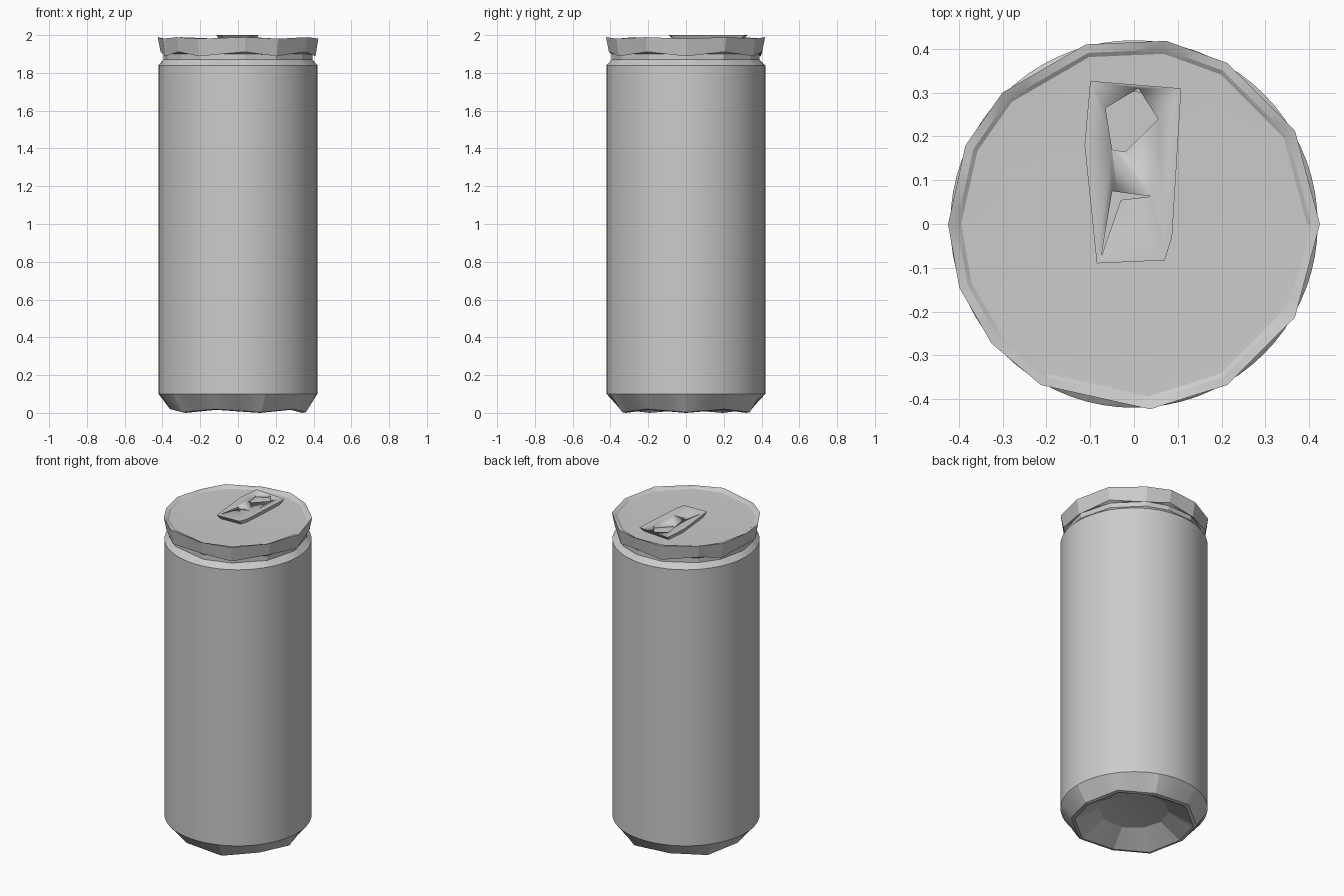
import bpy
import bmesh
import math

if "Cube" in bpy.data.objects:
    bpy.data.objects.remove(bpy.data.objects["Cube"], do_unlink=True)

STEPS = 72
RIM = [0, 30, 60, 80, 105, 135, 155, 180, 200, 220, 240, 275, 300, 330]
FOOT = [0, 35, 70, 110, 145, 180, 215, 250, 290, 325]

metal = bpy.data.materials.new("plain grey metal")
metal.use_nodes = True
grey = (0.6, 0.6, 0.6, 1)
metal.diffuse_color = grey
metal.node_tree.nodes["Principled BSDF"].inputs["Base Color"].default_value = grey


def finish(name, bm, angle=14):
    bmesh.ops.recalc_face_normals(bm, faces=bm.faces)
    mesh = bpy.data.meshes.new(name)
    bm.to_mesh(mesh)
    bm.free()
    mesh.materials.append(metal)
    obj = bpy.data.objects.new(name, mesh)
    bpy.context.collection.objects.link(obj)
    bpy.ops.object.select_all(action="DESELECT")
    obj.select_set(True)
    bpy.context.view_layer.objects.active = obj
    bpy.ops.object.shade_smooth_by_angle(angle=math.radians(angle))
    return obj


def ring(bm, radius, z, corners=None, wobble=0):
    """A round ring, or one flattened between the given corner angles."""
    verts = []
    for i in range(STEPS):
        deg = i * 360 / STEPS
        r, dz = radius, 0
        if corners:
            k = max(j for j, c in enumerate(corners) if c <= deg)
            lo, hi = corners[k], (corners + [360])[k + 1]
            half = math.radians(hi - lo) / 2
            r *= math.cos(half) / math.cos(math.radians(deg - lo) - half)
            t = (deg - lo) / (hi - lo)
            dz = wobble * (2 * t - 1) * (-1) ** k
        a = math.radians(deg)
        verts.append(bm.verts.new((r * math.cos(a), r * math.sin(a), z + dz)))
    return verts


def loft(name, profile, centre=None):
    bm = bmesh.new()
    rings = [ring(bm, *p) for p in profile]
    for a, b in zip(rings, rings[1:]):
        for i in range(STEPS):
            j = (i + 1) % STEPS
            bm.faces.new((a[i], a[j], b[j], b[i]))
    if centre is not None:
        tip = bm.verts.new((0, 0, centre))
        last = rings[-1]
        for i in range(STEPS):
            bm.faces.new((last[i], last[(i + 1) % STEPS], tip))
    return finish(name, bm)


def prism(name, outline, low, high, taper=1.0):
    bm = bmesh.new()
    cx = sum(p[0] for p in outline) / len(outline)
    cy = sum(p[1] for p in outline) / len(outline)
    top = [bm.verts.new((x, y, high)) for x, y in outline]
    bot = [bm.verts.new((cx + (x - cx) * taper, cy + (y - cy) * taper, low))
           for x, y in outline]
    bm.faces.new(top)
    bm.faces.new(bot[::-1])
    for i in range(len(top)):
        j = (i + 1) % len(top)
        bm.faces.new((top[j], top[i], bot[i], bot[j]))
    return finish(name, bm)


# Round wall of the can
loft("can_body", [(0.42, 0.1), (0.42, 1.84)])

# Chamfered foot with a domed underside
loft("can_base", [(0.42, 0.1), (0.36, 0.012, FOOT, 0.008),
                  (0.34, 0.008, FOOT, 0.008), (0.2, 0.085, FOOT)], 0.11)

# Narrow neck, overhanging faceted rim and its inner lip
loft("neck_and_rim", [(0.42, 1.84), (0.395, 1.87, RIM), (0.395, 1.9, RIM),
                      (0.41, 1.9, RIM, 0.012), (0.425, 1.985, RIM, 0.004),
                      (0.405, 1.98, RIM), (0.395, 1.973, RIM)])

# Flat lid
loft("lid", [(0.395, 1.973, RIM), (0.3, 1.97)], 1.97)

# Pull tab, with a finger opening and a rivet slot cut through it
tab = prism("pull_tab", [(-0.1, 0.327), (0.108, 0.31), (0.087, -0.03),
                         (0.07, -0.083), (-0.085, -0.09), (-0.113, 0.18)],
            1.967, 2.0, 0.85)
openings = {
    "finger_opening_cutter": [(-0.065, 0.265), (0.01, 0.31), (0.055, 0.24),
                              (-0.02, 0.165), (-0.05, 0.17)],
    "rivet_slot_cutter": [(-0.05, 0.075), (0.04, 0.063), (-0.03, 0.055),
                          (-0.075, -0.075)],
}
for name, outline in openings.items():
    cutter = prism(name, outline, 1.984, 2.05)
    cutter.hide_render = True
    cutter.hide_viewport = True
    cut = tab.modifiers.new(name, "BOOLEAN")
    cut.operation = "DIFFERENCE"
    cut.solver = "EXACT"
    cut.object = cutter
